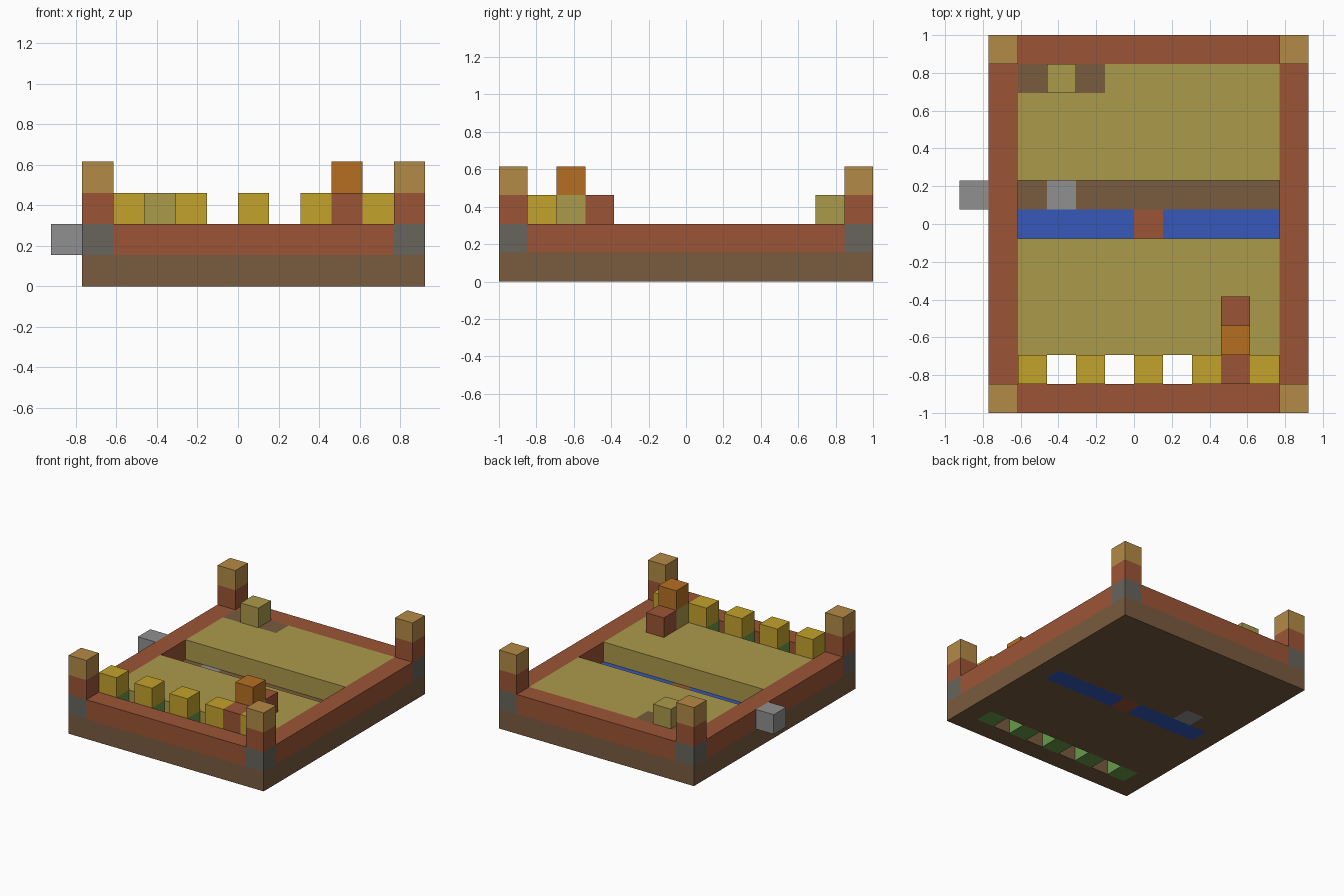
import bpy
import bmesh
from mathutils import Vector

if "Cube" in bpy.data.objects:
    bpy.data.objects.remove(bpy.data.objects["Cube"], do_unlink=True)

CELL = 2 / 13                       # edge length of one block
ORIGIN = Vector((-6, -6.5, 0))      # front right bottom of the block grid


def material(name, rgb):
    mat = bpy.data.materials.new(name)
    mat.use_nodes = True
    linear = [((c / 255 + 0.055) / 1.055) ** 2.4 for c in rgb] + [1.0]
    mat.diffuse_color = linear
    mat.node_tree.nodes["Principled BSDF"].inputs["Base Color"].default_value = linear
    return mat


brick = material("brick red", (156, 85, 54))
brown = material("earth brown", (121, 91, 62))
stone = material("dark stone", (104, 100, 92))
tan = material("tan wood", (180, 138, 70))
olive = material("olive grass", (171, 154, 74))
yellow = material("petal yellow", (196, 162, 44))
orange = material("orange", (182, 111, 34))
blue = material("water blue", (54, 88, 186))
grey = material("light grey", (144, 144, 144))
green = material("stem green", (104, 154, 74))

parts = []
owner = {}


def part(name, mat, *ranges):
    """Claim blocks for a part; later parts replace earlier ones."""
    parts.append((name, mat))
    for xs, ys, zs in ranges:
        for x in xs:
            for y in ys:
                for z in zs:
                    owner[x, y, z] = name


def span(a, b=None):
    return range(a, (a if b is None else b) + 1)


# Base and surrounding wall
part("base", brown, (span(1, 11), span(0, 12), span(0)))
part("wall", brick,
     (span(1, 11), (0, 12), span(1)), ((1, 11), span(0, 12), span(1)))

# Corner towers
part("tower_foot", stone, ((1, 11), (0, 12), span(1)))
part("tower_shaft", brick, ((1, 11), (0, 12), span(2)))
part("tower_cap", tan, ((1, 11), (0, 12), span(3)))

# Lawns either side of the sunken channel
part("front_lawn", olive, (span(2, 10), span(2, 5), span(1)))
part("back_lawn", olive, (span(2, 10), span(8, 11), span(1)))
part("soil_patch", brown, (span(2, 4), span(11), span(1)))
part("bush", olive, (span(3), span(11), span(2)))

# Channel with water, crossing and stepping block
part("water", blue, (span(2, 10), span(6), span(0)))
part("crossing", brick, (span(6), span(6), span(0)))
part("stepping_block", grey, (span(3), span(7), span(0)))
part("side_block", grey, (span(0), span(7), span(1)))

# Row of flowers with open gaps between the stems
for x in (3, 5, 7, 9):
    del owner[x, 1, 0]
part("stems", green, (range(2, 11, 2), span(1), span(0, 1)))
part("flowers", yellow, (range(2, 11, 2), span(1), span(2)))

# Small figure
part("figure_body", olive, (span(9), span(2), span(2)))
part("figure_arms", brick, (span(9), (1, 3), span(2)))
part("figure_head", orange, (span(9), span(2), span(3)))


def face_corners(cell, axis, sign):
    """Corners of one block side, wound outwards."""
    u, v = (axis + 1) % 3, (axis + 2) % 3
    corners = []
    for du, dv in ((0, 0), (1, 0), (1, 1), (0, 1)):
        p = Vector(cell)
        p[axis] += max(sign, 0)
        p[u] += du
        p[v] += dv
        corners.append((p + ORIGIN) * CELL)
    return corners if sign > 0 else corners[::-1]


# Build the exposed skin of every part
for name, mat in parts:
    bm = bmesh.new()
    for cell in [c for c, n in owner.items() if n == name]:
        for axis in range(3):
            for sign in (-1, 1):
                beside = list(cell)
                beside[axis] += sign
                if tuple(beside) not in owner:
                    bm.faces.new([bm.verts.new(p) for p in face_corners(cell, axis, sign)])
    bmesh.ops.remove_doubles(bm, verts=bm.verts, dist=CELL / 100)
    mesh = bpy.data.meshes.new(name)
    bm.to_mesh(mesh)
    bm.free()
    mesh.materials.append(mat)
    bpy.context.collection.objects.link(bpy.data.objects.new(name, mesh))
